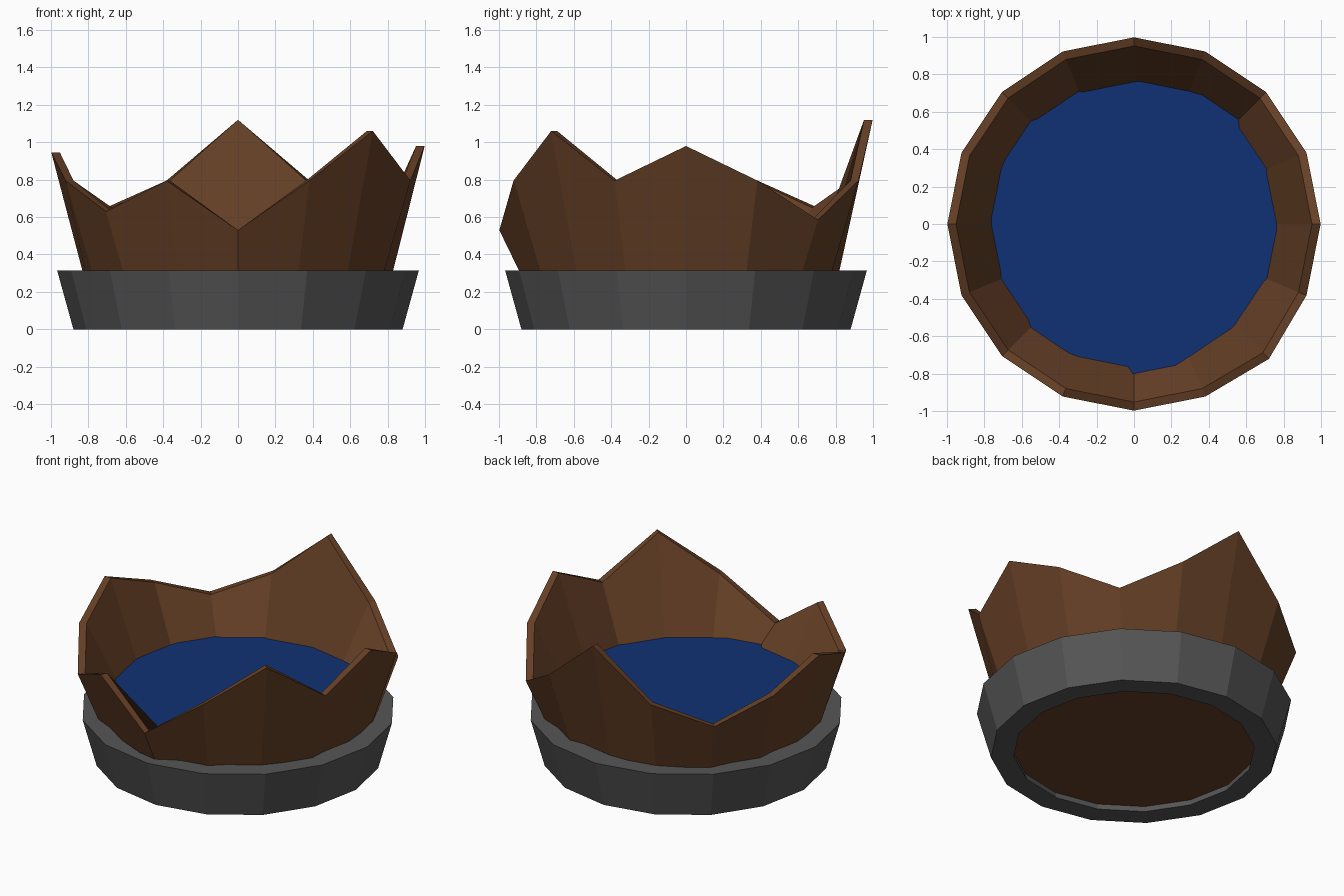
import bpy, bmesh, math

if "Cube" in bpy.data.objects:
    bpy.data.objects.remove(bpy.data.objects["Cube"])

SIDES = 16


def material(name, rgb):
    m = bpy.data.materials.new(name)
    m.diffuse_color = (*rgb, 1)
    m.use_nodes = True
    m.node_tree.nodes["Principled BSDF"].inputs["Base Color"].default_value = m.diffuse_color
    return m


wood = material("brown_wood", (0.130, 0.050, 0.019))
iron = material("dark_grey_iron", (0.092, 0.092, 0.092))
blue = material("deep_blue_water", (0.0050, 0.031, 0.178))


def loop(bm, radii, heights):
    """Ring of vertices; index 0 faces the front, then counter-clockwise."""
    verts = []
    for i in range(SIDES):
        a = -math.pi / 2 + i * 2 * math.pi / SIDES
        verts.append(bm.verts.new((radii[i] * math.cos(a), radii[i] * math.sin(a), heights[i])))
    return verts


def flat(value):
    return [value] * SIDES


def bridge(bm, low, high):
    for i in range(SIDES):
        j = (i + 1) % SIDES
        bm.faces.new((low[i], low[j], high[j], high[i]))


def finish(bm, name, mat):
    bmesh.ops.recalc_face_normals(bm, faces=bm.faces)
    mesh = bpy.data.meshes.new(name)
    bm.to_mesh(mesh)
    bm.free()
    mesh.materials.append(mat)
    bpy.context.collection.objects.link(bpy.data.objects.new(name, mesh))


# Broken staves: every second rim point is pulled up or down
broken = [0.53, 1.06, 0.98, 0.585, 1.12, 0.65, 0.945, 0.63]
rim = [broken[i // 2] if i % 2 == 0 else 0.795 for i in range(SIDES)]
rim_radius = flat(0.998)
rim_radius[2] = 1.02
bm = bmesh.new()
base = loop(bm, flat(0.76), flat(0.04))
outer = loop(bm, rim_radius, rim)
inner = loop(bm, [r - 0.046 for r in rim_radius], rim)
floor = loop(bm, flat(0.75), flat(0.41))
bridge(bm, base, outer)
bridge(bm, outer, inner)
bridge(bm, inner, floor)
bm.faces.new(base)
bm.faces.new(floor)
finish(bm, "broken_barrel_body", wood)

# Flared iron hoop around the base
bm = bmesh.new()
hoop = [loop(bm, flat(r), flat(z)) for r, z in
        ((0.88, 0), (0.967, 0.315), (0.80, 0.315), (0.74, 0))]
for k in range(4):
    bridge(bm, hoop[k], hoop[(k + 1) % 4])
finish(bm, "iron_hoop", iron)

# Water surface, trimmed by the inner wall
bm = bmesh.new()
bm.faces.new(loop(bm, flat(0.80), flat(0.445)))
finish(bm, "water_surface", blue)
for f in bpy.data.meshes["water_surface"].polygons:
    if f.normal.z < 0:
        f.flip()
